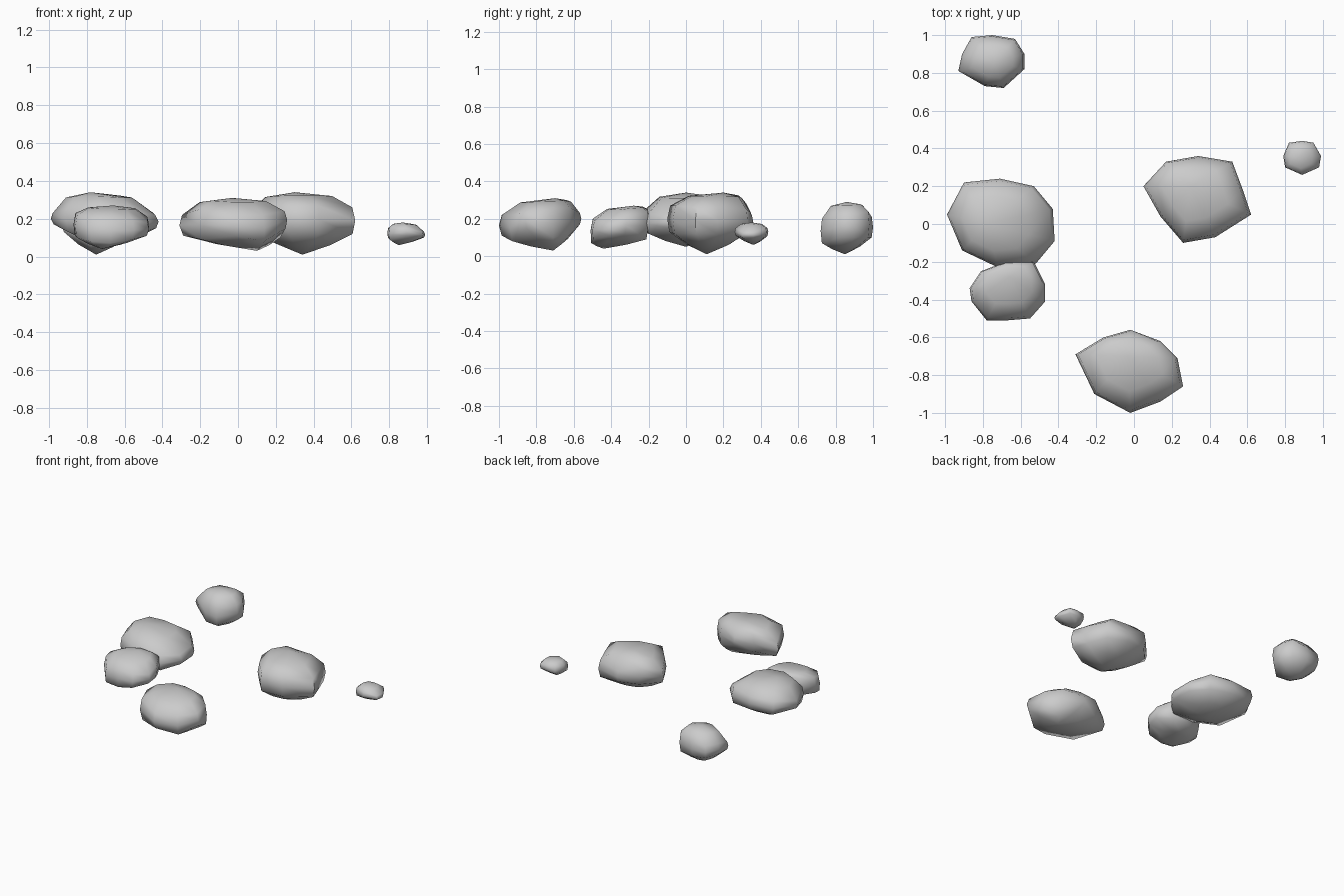
import bpy, bmesh, math
from mathutils import Vector

# Remove the default cube
if "Cube" in bpy.data.objects:
    bpy.data.objects.remove(bpy.data.objects["Cube"], do_unlink=True)

CM = 0.01  # outlines are given in hundredths of a unit

# Stone colour
stone = bpy.data.materials.new("grey_stone")
stone.use_nodes = True
grey = (0.6, 0.6, 0.6, 1.0)
stone.diffuse_color = grey
stone.node_tree.nodes["Principled BSDF"].inputs["Base Color"].default_value = grey


def blend(point, peak, inward, climb):
    """Move a rim point towards a peak by separate amounts across and up."""
    flat = point.lerp(peak, inward)
    flat.z = point.z + (peak.z - point.z) * climb
    return flat


def rock(name, outline, top, bottom):
    """Loft a boulder; each outline entry is x, y, lower edge, upper edge."""
    top, bottom = Vector(top) * CM, Vector(bottom) * CM
    rim = [Vector((x, y, (lo + hi) / 2)) * CM for x, y, lo, hi in outline]
    low = [blend(Vector((x, y, lo)) * CM, bottom, 0.05, 0) for x, y, lo, hi in outline]
    high = [blend(Vector((x, y, hi)) * CM, top, 0.05, 0) for x, y, lo, hi in outline]
    rings = [
        [blend(p, bottom, 0.45, 0.55) for p in low],
        low,
        rim,
        high,
        [blend(p, top, 0.35, 0.75) for p in high],
    ]

    bm = bmesh.new()
    loops = [[bm.verts.new(p) for p in ring] for ring in rings]
    count = len(rim)
    for lower, upper in zip(loops, loops[1:]):
        for i in range(count):
            j = (i + 1) % count
            bm.faces.new((lower[i], lower[j], upper[j], upper[i]))
    for loop, peak in ((loops[0], bottom), (loops[-1], top)):
        tip = bm.verts.new(peak)
        for i in range(count):
            bm.faces.new((loop[i], loop[(i + 1) % count], tip))
    bmesh.ops.recalc_face_normals(bm, faces=bm.faces)

    mesh = bpy.data.meshes.new(name)
    bm.to_mesh(mesh)
    bm.free()
    mesh.materials.append(stone)
    obj = bpy.data.objects.new(name, mesh)
    bpy.context.collection.objects.link(obj)

    # Smooth stone with only the hardest breaks kept crisp
    bpy.ops.object.select_all(action="DESELECT")
    obj.select_set(True)
    bpy.context.view_layer.objects.active = obj
    bpy.ops.object.shade_smooth_by_angle(angle=math.radians(70))


# Large boulder on the right side
rock("large_right_rock",
     [(-99, 5, 17, 23), (-90, 22, 16, 26), (-71, 24, 16, 26), (-53, 20, 15, 27),
      (-43, 8, 15, 23), (-42, -9, 15, 22), (-52, -21, 12, 23), (-72, -23, 13, 25),
      (-91, -14, 13, 25)],
     top=(-78, 0, 34), bottom=(-68, 0, 5))

# Smaller boulder leaning against it
rock("leaning_rock",
     [(-87, -34, 11, 23), (-81, -25, 11, 24), (-68, -20, 9, 25), (-53, -20, 9, 23),
      (-47, -32, 12, 21), (-47, -41, 11, 18), (-55, -50, 9, 19), (-67, -51, 7, 20),
      (-78, -51, 8, 20), (-86, -41, 10, 22)],
     top=(-66, -28, 27), bottom=(-72, -44, 4))

# Large boulder on the left side
rock("large_left_rock",
     [(5, 20, 15, 24), (17, 33, 15, 28), (34, 36, 14, 22), (52, 33, 12, 25),
      (58, 17, 12, 26), (62, 5, 12, 26), (43, -7, 12, 27), (26, -10, 13, 27),
      (14, 4, 13, 26)],
     top=(30, 20, 34), bottom=(34, 11, 1))

# Wide boulder at the front
rock("front_rock",
     [(-31, -69, 11, 22), (-16, -60, 14, 27), (-2, -56, 17, 23), (14, -62, 11, 26),
      (23, -71, 10, 25), (26, -86, 15, 24), (14, -94, 8, 22), (-2, -100, 11, 22),
      (-21, -90, 9, 25)],
     top=(-3, -70, 31), bottom=(10, -71, 3))

# Pebble on the far left
rock("pebble",
     [(79, 36, 10, 15), (82, 43, 10, 15), (89, 44, 11, 15), (95, 43, 11, 15),
      (99, 36, 10, 13), (98, 30, 10, 13), (89, 26, 11, 15), (80, 30, 9, 15)],
     top=(87, 35, 18), bottom=(85, 36, 6))

# Boulder at the back
rock("back_rock",
     [(-91, 90, 12, 20), (-86, 99, 11, 20), (-75, 100, 10, 21), (-63, 98, 10, 24),
      (-58, 90, 10, 22), (-58, 82, 10, 22), (-69, 72, 7, 20), (-79, 73, 7, 21),
      (-93, 81, 13, 19)],
     top=(-74, 86, 29), bottom=(-75, 85, 1))
